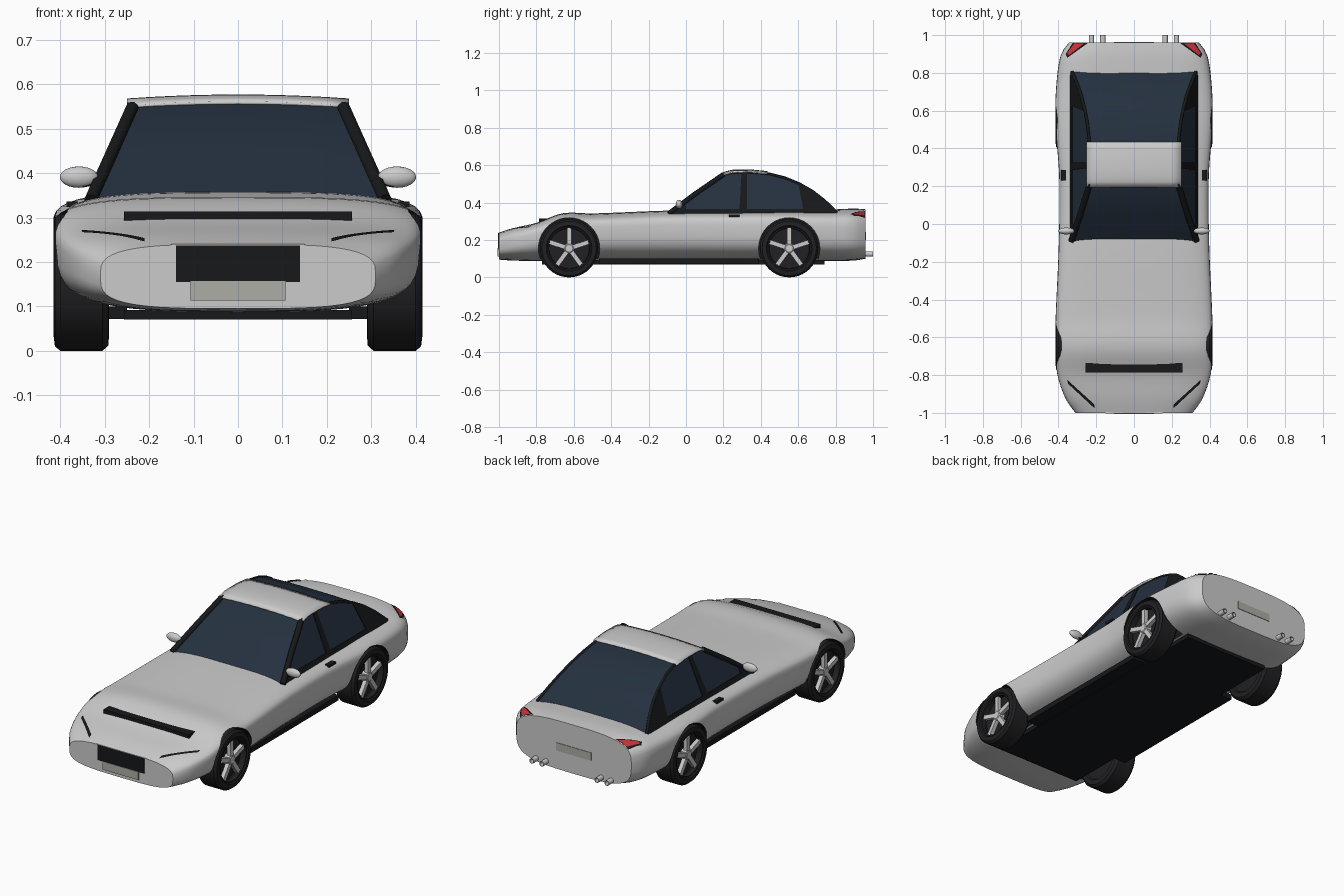
import bpy, bmesh, math
from mathutils import Vector, Matrix

if "Cube" in bpy.data.objects:
    bpy.data.objects.remove(bpy.data.objects["Cube"])


def mat(name, *c):
    m = bpy.data.materials.new(name)
    m.diffuse_color = (*c, 1)
    m.use_nodes = True
    m.node_tree.nodes["Principled BSDF"].inputs["Base Color"].default_value = m.diffuse_color
    return m


PAINT = mat("paint", .62, .62, .62)
BLACK = mat("black", .008, .009, .01)
RUBBER = mat("rubber", .015, .015, .017)
GLASS = mat("glass", .018, .03, .05)
RED = mat("red", .55, .03, .04)
WHITE = mat("white", .9, .9, .9)
PLATE = mat("plate", .42, .42, .38)


def make(name, verts, faces, m=None, angle=35):
    me = bpy.data.meshes.new(name)
    me.from_pydata([tuple(v) for v in verts], [], faces)
    bm = bmesh.new()
    bm.from_mesh(me)
    bmesh.ops.remove_doubles(bm, verts=bm.verts, dist=1e-5)
    bmesh.ops.recalc_face_normals(bm, faces=bm.faces)
    bm.to_mesh(me)
    bm.free()
    ob = bpy.data.objects.new(name, me)
    bpy.context.collection.objects.link(ob)
    if m:
        me.materials.append(m)
    smooth(ob, angle)
    return ob


def smooth(ob, angle=35):
    bpy.ops.object.select_all(action='DESELECT')
    ob.select_set(True)
    bpy.context.view_layer.objects.active = ob
    bpy.ops.object.shade_smooth_by_angle(angle=math.radians(angle))


def grid_faces(rows, cols, wrap=False):
    return [(i * cols + j, i * cols + (j + 1) % cols, (i + 1) * cols + (j + 1) % cols, (i + 1) * cols + j)
            for i in range(rows - 1) for j in range(cols if wrap else cols - 1)]


def box(name, lo, hi, m=None):
    v = [(x, y, z) for x in (lo[0], hi[0]) for y in (lo[1], hi[1]) for z in (lo[2], hi[2])]
    f = [(0, 1, 3, 2), (4, 6, 7, 5), (0, 4, 5, 1), (2, 3, 7, 6), (0, 2, 6, 4), (1, 5, 7, 3)]
    return make(name, v, f, m)


def lathe(name, prof, axis, m=None, seg=40):
    """Turn (distance along axis, radius) points; axis maps (d, u, v) to space."""
    v = [axis(d, r * math.cos(a), r * math.sin(a)) for d, r in prof
         for a in [2 * math.pi * k / seg for k in range(seg)]]
    return make(name, v, grid_faces(len(prof), seg, True), m)


def tube(name, pts, r, m):
    cu = bpy.data.curves.new(name, 'CURVE')
    cu.dimensions = '3D'
    cu.bevel_depth, cu.bevel_resolution, cu.use_fill_caps = r, 1, True
    sp = cu.splines.new('POLY')
    sp.points.add(len(pts) - 1)
    for p, q in zip(sp.points, pts):
        p.co = (*q, 1)
    ob = bpy.data.objects.new(name, cu)
    bpy.context.collection.objects.link(ob)
    cu.materials.append(m)
    bpy.ops.object.select_all(action='DESELECT')
    ob.select_set(True)
    bpy.context.view_layer.objects.active = ob
    bpy.ops.object.convert(target='MESH')


# Body stations: y, half width, bottom, widest height, top
ST = [(-1, .31, .095, .17, .24), (-.93, .36, .09, .2, .262), (-.8, .405, .088, .235, .292),
      (-.66, .417, .088, .265, .343), (-.5, .415, .088, .27, .342), (-.1, .398, .088, .28, .357),
      (.25, .396, .088, .28, .361), (.55, .417, .088, .28, .362), (.75, .41, .088, .27, .362),
      (.9, .386, .09, .26, .368), (.96, .345, .1, .24, .364)]


def station(y):
    i = max(k for k in range(len(ST) - 1) if ST[k][0] <= y + 1e-9)
    a, b = ST[i], ST[i + 1]
    p, q = ST[max(i - 1, 0)], ST[min(i + 2, len(ST) - 1)]
    h = b[0] - a[0]
    t = (y - a[0]) / h
    out = []
    for k in range(1, 5):
        m0 = (b[k] - p[k]) / (b[0] - p[0]) * h
        m1 = (q[k] - a[k]) / (q[0] - a[0]) * h
        out.append((2*t**3 - 3*t*t + 1) * a[k] + (t**3 - 2*t*t + t) * m0 + (3*t*t - 2*t**3) * b[k] + (t**3 - t*t) * m1)
    return out


def deck(x, y):
    w, bot, mid, top = station(y)
    return mid + (top - mid) * max(0, 1 - (abs(x) / w) ** 3.3) ** (1 / 3.3)


# Lofted body shell
N, ROWS = 48, 57
verts = []
for i in range(ROWS):
    y = -1 + 1.96 * i / (ROWS - 1)
    w, bot, mid, top = station(y)
    for k in range(N):
        a = 2 * math.pi * k / N
        c, s = math.cos(a), math.sin(a)
        e = 2 / 3.3 if s > 0 else 2 / 3.5
        verts.append((math.copysign(abs(c) ** e, c) * w, y,
                      mid + (top - mid if s > 0 else mid - bot) * math.copysign(abs(s) ** e, s)))
faces = grid_faces(ROWS, N, True) + [tuple(range(N)), tuple(range((ROWS - 1) * N, ROWS * N))]
body = make("body_shell", verts, faces, PAINT)
body.data.materials.append(BLACK)

# Wheel arches cut out of the body
WHEELS = [(s, y) for s in (-1, 1) for y in (-.625, .552)]
for s, wy in WHEELS:
    cut = lathe("arch_cutter", [(.265, 0), (.265, .164), (.5, .164), (.5, 0)],
                lambda d, u, v: (s * d, wy + u, .155 + v), PAINT)
    cut.data.materials.append(BLACK)
    for p in cut.data.polygons:
        p.material_index = 1
    md = body.modifiers.new("arch", 'BOOLEAN')
    md.operation, md.solver, md.object = 'DIFFERENCE', 'EXACT', cut
    bpy.context.view_layer.objects.active = body
    bpy.ops.object.modifier_apply(modifier=md.name)
    bpy.data.objects.remove(cut)
smooth(body)

# Wheels: tyre, rim and five spokes
for s, wy in WHEELS:
    ax = lambda d, u, v: (s * d, wy + u, .155 + v)
    lathe("tyre", [(.3, 0), (.3, .11), (.29, .118), (.292, .143), (.305, .155), (.4, .155), (.412, .145),
                   (.415, .122), (.408, .115), (.375, .112), (.37, 0)], ax, RUBBER)
    lathe("rim", [(.385, .107), (.409, .109), (.409, .116), (.385, .116)], ax, RUBBER)
    lathe("hub", [(.37, .03), (.4, .027), (.405, .02), (.405, 0)], ax, None, 20)
    for k in range(5):
        sp = box("spoke", (.38, -.012, .015), (.402, .012, .112))
        sp.data.transform(Matrix.Translation((s * .391, wy, .155)) @ Matrix.Rotation(k * math.tau / 5, 4, 'X')
                          @ Matrix.Translation((-.391, 0, 0)))

# Floor, hood vent, grille, plates
box("floor_pan", (-.257, -.77, .07), (.257, .74, .092), BLACK)
for s in (-1, 1):
    box("sill", (s * .25, -.465, .072), (s * .33, .39, .1), BLACK)
vent = box("hood_vent", (-.257, -.785, .292), (.257, -.735, .314), BLACK)
box("grille_frame", (-.15, -1.002, .145), (.15, -.98, .24), WHITE)
box("grille", (-.14, -1.004, .155), (.14, -.98, .237), BLACK)
box("front_plate", (-.107, -1.007, .113), (.107, -.98, .157), PLATE)
box("rear_plate", (-.105, .94, .2), (.105, .963, .243), PLATE)


# Lamps laid on the body surface
def decal(name, c, m, lift=.003):
    c = [Vector(p) for p in c]
    v = []
    for i in range(13):
        for j in range(5):
            p = c[0].lerp(c[1], i / 12).lerp(c[3].lerp(c[2], i / 12), j / 4)
            v.append((p.x, p.y, deck(p.x, p.y) + lift))
    make(name, v, grid_faces(13, 5), m)


for s in (-1, 1):
    decal("headlight", [(s * .21, -.975), (s * .35, -.845), (s * .352, -.826), (s * .21, -.955)], BLACK)
    decal("tail_light_trim", [(s * .245, .957), (s * .353, .88), (s * .362, .9), (s * .325, .958)], BLACK)
    decal("tail_light", [(s * .265, .956), (s * .345, .893), (s * .354, .905), (s * .315, .957)], RED, .006)
    for x in (.165, .225):
        lathe("exhaust_tip", [(.93, .014), (1, .014), (1, .011), (.95, .011), (.95, 0)],
              lambda d, u, v: (s * x + u, d, .125 + v), None, 16)

# Cabin: roofline (y, z) and leaning planar sides
ROOF = [(-.09, .343), (.05, .448), (.2, .551), (.25, .562), (.35, .563), (.45, .553), (.53, .533),
        (.61, .5), (.68, .46), (.74, .413), (.78, .375), (.805, .35)]


def side(z):
    return .33 - .45 * (z - .355)


def roof_z(y):
    for (a, za), (b, zb) in zip(ROOF, ROOF[1:]):
        if a <= y <= b:
            return za + (zb - za) * (y - a) / (b - a)


verts = []
for y, z in ROOF:
    verts.append((-side(.33), y, .33))
    verts += [(t / 5 * side(z), y, z + .007 * (1 - (t / 5) ** 2)) for t in range(-5, 6)]
    verts.append((side(.33), y, .33))
make("cabin_glass", verts, grid_faces(len(ROOF), 13), GLASS)

ys = [.195, .225, .25, .3, .35, .4, .435]
verts = [(t / 5 * .25, y, roof_z(y) + .001 + .009 * (1 - (t / 5) ** 2)) for y in ys for t in range(-5, 6)]
roof = make("roof_panel", verts, grid_faces(len(ys), 11))
md = roof.modifiers.new("thickness", 'SOLIDIFY')
md.thickness, md.offset = .008, 0


# Black pillars and trim on each side
def side_panel(name, s, yz):
    v = [(s * (side(z) + o), y, z) for o in (-.01, .004) for y, z in yz]
    n = len(yz)
    f = [tuple(range(n)), tuple(range(n, 2 * n))] + [(i, (i + 1) % n, n + (i + 1) % n, n + i) for i in range(n)]
    make(name, v, f, BLACK)


for s in (-1, 1):
    edge = [(s * (side(z) - .004), y, z - .003) for y, z in ROOF]
    tube("windscreen_pillar", edge[:3], .016, BLACK)
    tube("roof_rail", edge[2:], .009, BLACK)
    side_panel("door_pillar", s, [(.285, .35), (.325, .35), (.325, .56), (.297, .56)])
    side_panel("rear_quarter", s, [(.63, .35), (.8, .352), (.74, .412), (.68, .459), (.6, .502)])
    side_panel("window_sill", s, [(-.08, .345), (.79, .345), (.79, .366), (-.06, .366)])
    side_panel("window_corner", s, [(-.08, .35), (.0, .35), (.0, .405)])
    box("door_handle", (s * .36, .23, .324), (s * .386, .287, .336), BLACK)
    # Door mirrors
    box("mirror_arm", (s * .3, -.045, .37), (s * .35, -.025, .384), BLACK)
    prof = [(.358 - .043 * math.cos(math.pi * k / 12), math.sin(math.pi * k / 12)) for k in range(13)]
    lathe("door_mirror", prof, lambda d, u, v: (s * d, -.037 + .018 * u, .391 + .024 * v), None, 20)
